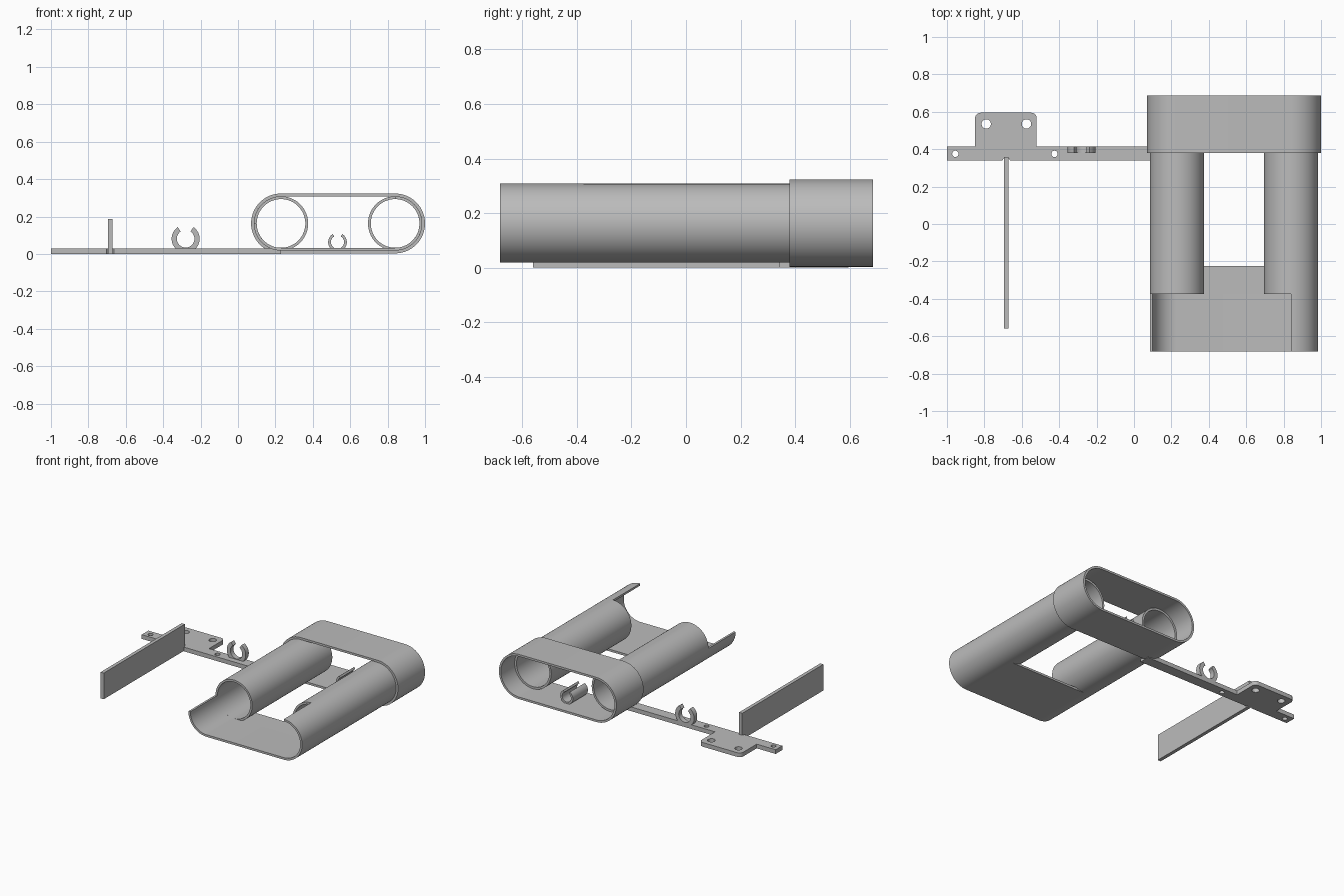
import bpy
import bmesh
from math import cos, sin, pi, radians

cube = bpy.data.objects.get("Cube")
if cube:
    bpy.data.objects.remove(cube, do_unlink=True)

grey = bpy.data.materials.new("plain grey")
grey.use_nodes = True
grey.diffuse_color = (0.5, 0.5, 0.5, 1)
grey.node_tree.nodes["Principled BSDF"].inputs["Base Color"].default_value = grey.diffuse_color

LEFT, RIGHT, AXIS_Z = 0.84, 0.23, 0.163      # tube axes
WALL, TUBE_R, SLEEVE_R = 0.015, 0.145, 0.16
BACK, FRONT, TUBE_FRONT, SLEEVE_FRONT = 0.686, -0.682, -0.375, 0.38


def finish(name, bm):
    bmesh.ops.recalc_face_normals(bm, faces=bm.faces)
    mesh = bpy.data.meshes.new(name)
    bm.to_mesh(mesh)
    bm.free()
    obj = bpy.data.objects.new(name, mesh)
    mesh.materials.append(grey)
    bpy.context.collection.objects.link(obj)
    bpy.ops.object.select_all(action='DESELECT')
    obj.select_set(True)
    bpy.context.view_layer.objects.active = obj
    return obj


def smooth():
    bpy.ops.object.shade_smooth_by_angle(angle=radians(30))


def arc(cx, cz, r, start, end, steps=40):
    angles = [radians(start + (end - start) * i / steps) for i in range(steps + 1)]
    return [(cx + r * cos(a), cz + r * sin(a)) for a in angles]


def band(name, outer, inner, y0, y1, closed=False):
    """Walled strip between two matching outlines, extruded along y."""
    bm = bmesh.new()
    rows = [[bm.verts.new((x, y, z)) for x, z in line]
            for line, y in ((outer, y0), (outer, y1), (inner, y1), (inner, y0))]
    n = len(outer)
    for k in range(4):
        a, b = rows[k], rows[(k + 1) % 4]
        for i in range(n if closed else n - 1):
            j = (i + 1) % n
            bm.faces.new((a[i], a[j], b[j], b[i]))
    if not closed:
        bm.faces.new([row[0] for row in rows])
        bm.faces.new([row[-1] for row in rows])
    obj = finish(name, bm)
    smooth()
    return obj


def box(name, lo, hi):
    bm = bmesh.new()
    bmesh.ops.create_cube(bm, size=1)
    for v in bm.verts:
        v.co = [lo[i] + (v.co[i] + 0.5) * (hi[i] - lo[i]) for i in range(3)]
    return finish(name, bm)


# Two round tubes
for side, cx in (("left", LEFT), ("right", RIGHT)):
    band(side + "_tube", arc(cx, AXIS_Z, TUBE_R, 0, 360, 72)[:-1],
         arc(cx, AXIS_Z, TUBE_R - WALL, 0, 360, 72)[:-1], TUBE_FRONT, 0.53, True)


# Rounded sleeve around both tubes
def stadium(r):
    return arc(LEFT, AXIS_Z, r, -90, 90) + arc(RIGHT, AXIS_Z, r, 90, 270)


band("sleeve", stadium(SLEEVE_R), stadium(SLEEVE_R - WALL), SLEEVE_FRONT, BACK, True)


# Open front tray, taller on the left wall
def tray(r):
    return arc(LEFT, AXIS_Z, r, 90, -90) + arc(RIGHT, AXIS_Z, r, 270, 180)


band("front_tray", tray(TUBE_R), tray(TUBE_R - WALL), FRONT, TUBE_FRONT)
floor_z = AXIS_Z - TUBE_R
box("tray_floor", (RIGHT, TUBE_FRONT, floor_z), (LEFT, -0.225, floor_z + WALL))

# Open clips, on the arm and inside the sleeve
for name, x, z, r, hole, gap, y0, y1 in (
        ("arm_clip", -0.28, 0.081, 0.075, 0.047, 34, 0.38, 0.415),
        ("sleeve_clip", 0.532, 0.063, 0.05, 0.035, 30, 0.42, 0.59)):
    band(name, arc(x, z, r, 90 + gap, 450 - gap), arc(x, z, hole, 90 + gap, 450 - gap), y0, y1)

# Mounting arm with a round-cornered flange
ARM_TOP = 0.03
outline = [(-1, 0.34), (RIGHT, 0.34), (RIGHT, 0.415), (-0.52, 0.415)]
outline += arc(-0.55, 0.565, 0.03, 0, 90, 8) + arc(-0.82, 0.565, 0.03, 90, 180, 8)
outline += [(-0.85, 0.415), (-1, 0.415)]
bm = bmesh.new()
base = bm.faces.new([bm.verts.new((x, y, 0)) for x, y in outline])
lifted = bmesh.ops.extrude_face_region(bm, geom=[base])["geom"]
for v in lifted:
    if isinstance(v, bmesh.types.BMVert):
        v.co.z = ARM_TOP
arm = finish("mounting_arm", bm)

# Screw holes and the relief notch behind the fin
bm = bmesh.new()
for x, y, r in ((-0.955, 0.375, 0.017), (-0.425, 0.375, 0.017), (-0.79, 0.535, 0.025),
                (-0.575, 0.535, 0.025), (-0.683, 0.335, 0.02)):
    made = bmesh.ops.create_cone(bm, cap_ends=True, segments=32, radius1=r, radius2=r, depth=0.2)
    bmesh.ops.translate(bm, verts=made["verts"], vec=(x, y, 0))
cutter = finish("hole_cutter", bm)
cutter.hide_render = True

bpy.ops.object.select_all(action='DESELECT')
arm.select_set(True)
bpy.context.view_layer.objects.active = arm
cut = arm.modifiers.new("holes", 'BOOLEAN')
cut.operation, cut.solver, cut.object = 'DIFFERENCE', 'EXACT', cutter
bpy.ops.object.modifier_apply(modifier=cut.name)
bpy.data.objects.remove(cutter, do_unlink=True)
smooth()

# Upright fin
box("upright_fin", (-0.695, -0.56, 0), (-0.67, 0.357, 0.187))
